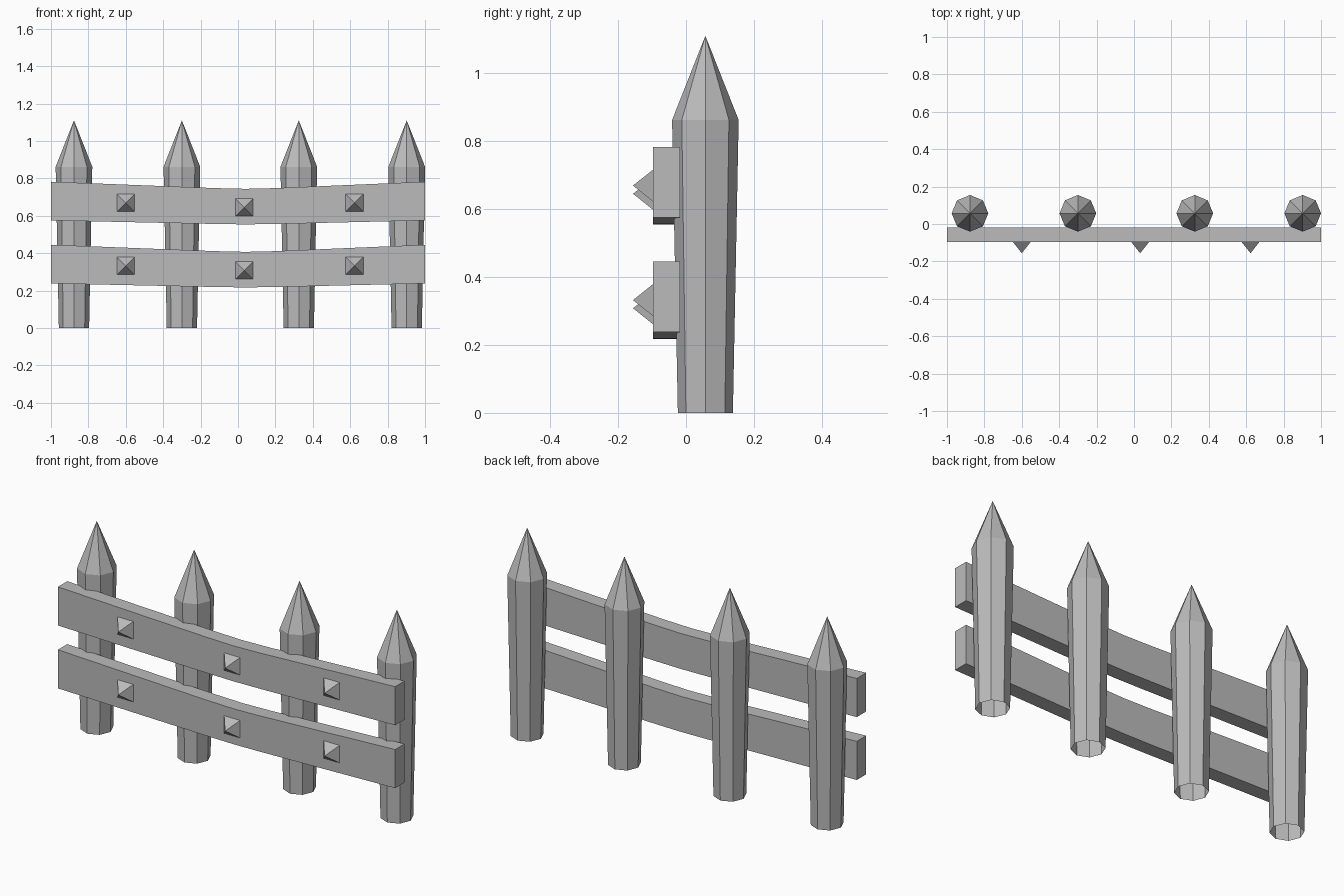
import bpy, bmesh
from math import cos, sin, pi

cube = bpy.data.objects.get("Cube")
if cube:
    bpy.data.objects.remove(cube, do_unlink=True)

grey = bpy.data.materials.new("plain_grey")
grey.use_nodes = True
grey.diffuse_color = (0.5, 0.5, 0.5, 1)
grey.node_tree.nodes["Principled BSDF"].inputs["Base Color"].default_value = (0.5, 0.5, 0.5, 1)


def finish(name, bm):
    bmesh.ops.recalc_face_normals(bm, faces=bm.faces)
    mesh = bpy.data.meshes.new(name)
    bm.to_mesh(mesh)
    bm.free()
    mesh.materials.append(grey)
    obj = bpy.data.objects.new(name, mesh)
    bpy.context.collection.objects.link(obj)
    return obj


# Eight-sided stake: flared shaft open underneath, with a pointed tip
def post(name, x, y=0.057, sides=8):
    bm = bmesh.new()
    rings = [[bm.verts.new((x + r * cos(2 * pi * i / sides), y + r * sin(2 * pi * i / sides), z))
              for i in range(sides)] for r, z in ((0.081, 0), (0.098, 0.862))]
    tip = bm.verts.new((x, y, 1.11))
    low, high = rings
    for i in range(sides):
        j = (i + 1) % sides
        bm.faces.new((low[i], low[j], high[j], high[i]))
        bm.faces.new((high[i], high[j], tip))
    return finish(name, bm)


# Sagging plank: side outline extruded through its thickness
SAG = ((-1, 0), (-0.12, 0.9), (0.04, 1), (0.2, 0.9), (1, 0))


def rail(name, bottom, top, front=-0.097, back=-0.018):
    bm = bmesh.new()
    outline = [(x, bottom - 0.021 * s) for x, s in SAG]
    outline += [(x, top - 0.038 * s) for x, s in reversed(SAG)]
    face = bm.faces.new([bm.verts.new((x, front, z)) for x, z in outline])
    grown = bmesh.ops.extrude_face_region(bm, geom=[face])["geom"]
    moved = [v for v in grown if isinstance(v, bmesh.types.BMVert)]
    bmesh.ops.translate(bm, verts=moved, vec=(0, back - front, 0))
    return finish(name, bm)


# Square pyramid stud pointing forward
def stud(name, x, z, half=0.047, base=-0.097, point=-0.156):
    bm = bmesh.new()
    ring = [bm.verts.new((x + half * a, base, z + half * b))
            for a, b in ((-1, -1), (1, -1), (1, 1), (-1, 1))]
    tip = bm.verts.new((x, point, z))
    bm.faces.new(ring)
    for i in range(4):
        bm.faces.new((ring[i], ring[(i + 1) % 4], tip))
    return finish(name, bm)


for i, x in enumerate((-0.877, -0.30, 0.325, 0.902), 1):
    post(f"post_{i}", x)

for level, lift in (("lower", 0), ("upper", 0.337)):
    rail(f"{level}_rail", 0.238 + lift, 0.445 + lift)
    for i, (x, z) in enumerate(((-0.60, 0.332), (0.033, 0.308), (0.623, 0.332)), 1):
        stud(f"{level}_stud_{i}", x, z + lift)
